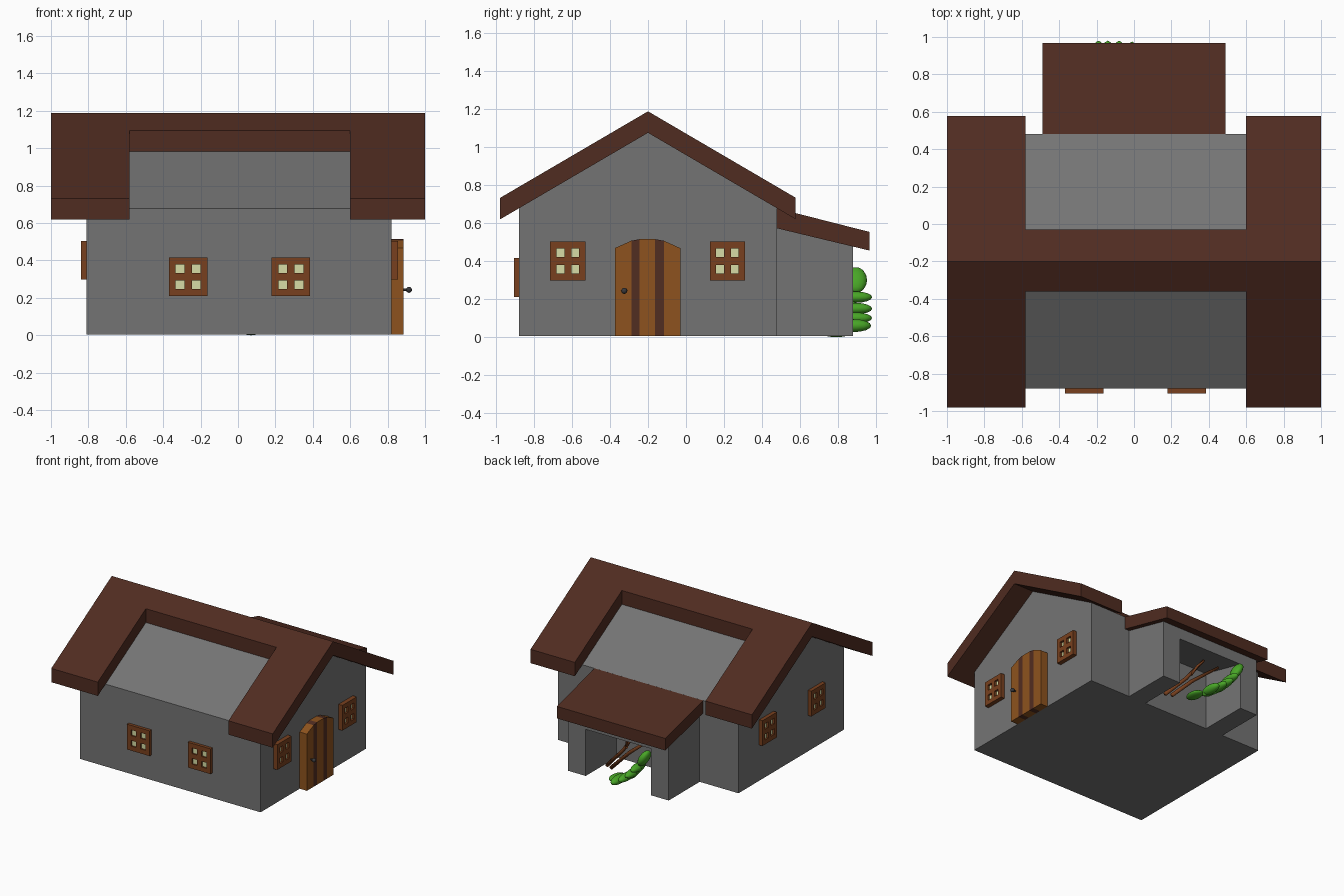
import bpy, bmesh, math
from mathutils import Vector, Matrix

if "Cube" in bpy.data.objects:
    bpy.data.objects.remove(bpy.data.objects["Cube"])

def material(name, rgb):
    m = bpy.data.materials.new(name)
    m.diffuse_color = (*rgb, 1)
    m.use_nodes = True
    m.node_tree.nodes["Principled BSDF"].inputs["Base Color"].default_value = m.diffuse_color
    return m

STONE = material("stone grey", (0.175, 0.175, 0.175))
ROOF = material("roof brown", (0.080, 0.025, 0.015))
WOOD = material("frame wood", (0.19, 0.051, 0.013))
DOOR = material("door wood", (0.27, 0.086, 0.013))
DARK = material("dark wood", (0.083, 0.026, 0.015))
PANE = material("pane", (0.68, 0.72, 0.38))
LEAF = material("leaf green", (0.065, 0.38, 0.02))
IRON = material("iron", (0.04, 0.04, 0.045))

def finish(name, bm, mat=None, smooth=False):
    bmesh.ops.recalc_face_normals(bm, faces=bm.faces)
    for f in bm.faces:
        f.smooth = smooth
    me = bpy.data.meshes.new(name)
    bm.to_mesh(me)
    bm.free()
    ob = bpy.data.objects.new(name, me)
    bpy.context.collection.objects.link(ob)
    if mat:
        me.materials.append(mat)
    return ob

def prism(name, profile, x0, x1, mat=None):
    """Extrude a (y, z) profile along x."""
    bm = bmesh.new()
    f = bm.faces.new([bm.verts.new((x0, y, z)) for y, z in profile])
    new = bmesh.ops.extrude_face_region(bm, geom=[f])["geom"]
    bmesh.ops.translate(bm, vec=(x1 - x0, 0, 0), verts=[v for v in new if isinstance(v, bmesh.types.BMVert)])
    return finish(name, bm, mat)

def add_box(bm, lo, hi):
    lo, hi = Vector(lo), Vector(hi)
    m = Matrix.Translation((lo + hi) / 2) @ Matrix.Diagonal((*(hi - lo), 1))
    bmesh.ops.create_cube(bm, size=1, matrix=m)

# House body with gables
RIDGE, TOP, SLOPE, BASE = -0.20, 1.075, 0.585, 0.005
under = lambda y: TOP - abs(y - RIDGE) * SLOPE
prism("house_walls", [(-0.88, BASE), (0.48, BASE), (0.48, under(0.48)), (RIDGE, TOP), (-0.88, under(-0.88))],
      -0.81, 0.82, STONE)

# Main roof: chevron with a notch cut from each slope
T = 0.113
roof = prism("main_roof", [(-0.98, under(-0.98)), (RIDGE, TOP), (0.577, under(0.577)),
                           (0.577, under(0.577) + T), (RIDGE, TOP + T), (-0.98, under(-0.98) + T)], -1, 1, ROOF)
bm = bmesh.new()
add_box(bm, (-0.58, -2, 0), (0.60, -0.36, 2))
add_box(bm, (-0.58, -0.03, 0), (0.60, 2, 2))
cutter = finish("roof_cutter", bm)
cutter.hide_render = True
mod = roof.modifiers.new("notches", 'BOOLEAN')
mod.operation, mod.solver, mod.object = 'DIFFERENCE', 'EXACT', cutter
bpy.context.view_layer.objects.active = roof
bpy.ops.object.modifier_apply(modifier=mod.name)
bpy.data.objects.remove(cutter)

# Rear lean-to: sloping roof on two thick side walls with a stone ceiling between
prism("rear_roof", [(0.48, 0.572), (0.967, 0.455), (0.967, 0.553), (0.48, 0.677)], -0.49, 0.49, ROOF)
for name, x0, x1 in (("rear_wall_left", -0.46, -0.30), ("rear_wall_right", 0.29, 0.45)):
    prism(name, [(0.48, BASE), (0.88, BASE), (0.88, 0.476), (0.48, 0.572)], x0, x1, STONE)
prism("rear_ceiling", [(0.48, 0.48), (0.88, 0.385), (0.88, 0.476), (0.48, 0.572)], -0.30, 0.29, STONE)

# Windows: frame of bars with a pane set behind, local -y faces outward
def window(name, pos, angle, depth, width=1.0):
    m = Matrix.Translation(pos) @ Matrix.Rotation(angle, 4, 'Z') @ Matrix.Diagonal((width, 1, 1, 1))
    w, a, b = 0.103, 0.066, 0.02
    bm = bmesh.new()
    for u0, u1 in ((-w, -a), (-b, b), (a, w)):
        add_box(bm, (u0, -depth, -w), (u1, 0, w))
        for s0, s1 in ((-a, -b), (b, a)):
            add_box(bm, (s0, -depth, u0), (s1, 0, u1))
    bm.transform(m)
    finish(name + "_frame", bm, WOOD)
    bm = bmesh.new()
    add_box(bm, (-a, -depth * 0.5, -a), (a, 0, a))
    bm.transform(m)
    finish(name + "_pane", bm, PANE)

for i, x in enumerate((-0.267, 0.283)):
    window(f"front_window_{i}", (x, -0.88, 0.313), 0, 0.025)
for i, y in enumerate((-0.622, 0.218)):
    window(f"right_window_{i}", (0.82, y, 0.40), math.pi / 2, 0.035, 0.9)
for i, y in enumerate((-0.51, 0.12)):
    window(f"left_window_{i}", (-0.81, y, 0.40), -math.pi / 2, 0.03, 0.9)

# Arched plank door
cuts = [(-0.375, 0.468), (-0.288, 0.507), (-0.245, 0.515), (-0.162, 0.515), (-0.117, 0.507), (-0.03, 0.468)]
for i, ((y0, z0), (y1, z1)) in enumerate(zip(cuts, cuts[1:])):
    prism(f"door_plank_{i}", [(y0, BASE), (y1, BASE), (y1, z1), (y0, z0)], 0.82, 0.885, DARK if i % 2 else DOOR)

# Door knob
bm = bmesh.new()
bmesh.ops.create_uvsphere(bm, u_segments=12, v_segments=8, radius=0.016, matrix=Matrix.Translation((0.914, -0.325, 0.243)))
bmesh.ops.create_cone(bm, cap_ends=True, segments=8, radius1=0.006, radius2=0.006, depth=0.03,
                      matrix=Matrix.Translation((0.895, -0.325, 0.243)) @ Matrix.Rotation(math.pi / 2, 4, 'Y'))
finish("door_knob", bm, IRON, True)

# Tubes along a path, as meshes
def tube(name, pts, radii, mat, sides=8):
    bm = bmesh.new()
    rings = []
    for i, p in enumerate(pts):
        d = Vector(pts[min(i + 1, len(pts) - 1)]) - Vector(pts[max(i - 1, 0)])
        q = d.to_track_quat('Z', 'Y')
        rings.append([bm.verts.new(Vector(p) + q @ Vector((radii[i] * math.cos(t), radii[i] * math.sin(t), 0)))
                      for t in (2 * math.pi * k / sides for k in range(sides))])
    for r, s in zip(rings, rings[1:]):
        for k in range(sides):
            n = (k + 1) % sides
            bm.faces.new((r[k], r[n], s[n], s[k]))
    bm.faces.new(rings[0])
    bm.faces.new(rings[-1])
    return finish(name, bm, mat, True)

# Sticks leaning inside the lean-to
tube("stick_0", [(0.25, 0.66, 0.02), (0.08, 0.70, 0.20), (-0.06, 0.74, 0.39)], [0.015, 0.014, 0.010], WOOD)
tube("stick_1", [(0.20, 0.68, 0.02), (0.02, 0.70, 0.20), (-0.20, 0.74, 0.38)], [0.015, 0.014, 0.010], WOOD)
tube("stick_twig", [(0.04, 0.71, 0.24), (0.01, 0.75, 0.31), (-0.03, 0.78, 0.36)], [0.011, 0.010, 0.007], WOOD)

# Climbing plant: stem with plump leaves
tube("plant_stem", [(0.09, 0.80, 0.015), (-0.03, 0.83, 0.05), (-0.13, 0.86, 0.12), (-0.22, 0.88, 0.22), (-0.28, 0.89, 0.33)],
     [0.012, 0.02, 0.022, 0.02, 0.01], LEAF)
leaves = [((0.07, 0.79, 0.02), (0.05, 0.08, 0.02), 0), ((-0.01, 0.88, 0.06), (0.038, 0.095, 0.034), 0),
          ((-0.08, 0.885, 0.10), (0.036, 0.095, 0.03), 0), ((-0.14, 0.89, 0.15), (0.036, 0.09, 0.03), 0),
          ((-0.19, 0.89, 0.21), (0.036, 0.09, 0.03), 0), ((-0.25, 0.895, 0.30), (0.035, 0.058, 0.075), 0.5)]
for i, (p, s, tilt) in enumerate(leaves):
    bm = bmesh.new()
    bmesh.ops.create_uvsphere(bm, u_segments=14, v_segments=8, radius=1, matrix=Matrix.Translation(p)
                              @ Matrix.Rotation(-tilt, 4, 'Y') @ Matrix.Diagonal((*s, 1)))
    finish(f"plant_leaf_{i}", bm, LEAF, True)
